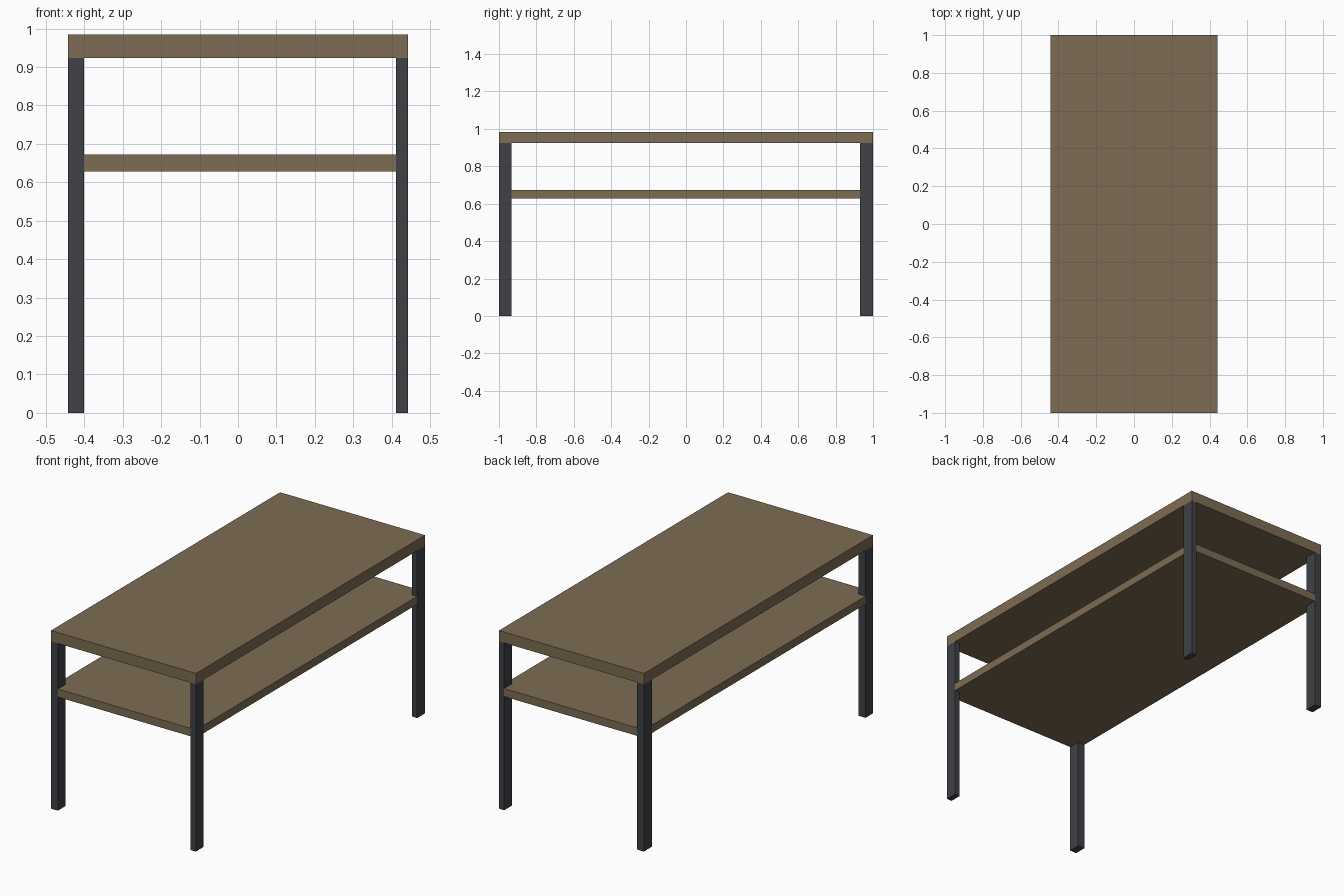
import bpy, bmesh

if "Cube" in bpy.data.objects:
    bpy.data.objects.remove(bpy.data.objects["Cube"])

X, Y = 0.443, 1.0                  # half width and half length
INNER_L, INNER_R = -0.401, 0.411   # inner faces of left and right legs
INNER_F, INNER_B = -0.934, 0.931   # inner faces of front and back legs
TOP_LOW, TOP_HIGH = 0.924, 0.984
SHELF_LOW, SHELF_HIGH = 0.628, 0.672


def material(name, rgb):
    mat = bpy.data.materials.new(name)
    mat.diffuse_color = (*rgb, 1)
    mat.use_nodes = True
    mat.node_tree.nodes["Principled BSDF"].inputs["Base Color"].default_value = mat.diffuse_color
    return mat


def prism(name, outline, low, high, mat):
    """Extrude a counter-clockwise xy outline from z = low to z = high."""
    bm = bmesh.new()
    face = bm.faces.new([bm.verts.new((x, y, low)) for x, y in outline])
    ext = bmesh.ops.extrude_face_region(bm, geom=[face])
    verts = [v for v in ext["geom"] if isinstance(v, bmesh.types.BMVert)]
    bmesh.ops.translate(bm, verts=verts, vec=(0, 0, high - low))
    bmesh.ops.recalc_face_normals(bm, faces=bm.faces)
    mesh = bpy.data.meshes.new(name)
    bm.to_mesh(mesh)
    bm.free()
    mesh.materials.append(mat)
    obj = bpy.data.objects.new(name, mesh)
    bpy.context.collection.objects.link(obj)
    return obj


def rect(x0, x1, y0, y1):
    return [(x0, y0), (x1, y0), (x1, y1), (x0, y1)]


wood = material("wood", (0.205, 0.15, 0.087))
metal = material("dark_metal", (0.05, 0.052, 0.06))

# Table top
prism("table_top", rect(-X, X, -Y, Y), TOP_LOW, TOP_HIGH, wood)

# Shelf, flush with the table edges and notched around the legs
shelf = [(INNER_L, -Y), (INNER_R, -Y), (INNER_R, INNER_F), (X, INNER_F),
         (X, INNER_B), (INNER_R, INNER_B), (INNER_R, Y), (INNER_L, Y),
         (INNER_L, INNER_B), (-X, INNER_B), (-X, INNER_F), (INNER_L, INNER_F)]
prism("shelf", shelf, SHELF_LOW, SHELF_HIGH, wood)

# Four legs, the left pair slightly wider
for side, x0, x1 in (("left", -X, INNER_L), ("right", INNER_R, X)):
    for end, y0, y1 in (("front", -Y, INNER_F), ("back", INNER_B, Y)):
        prism(f"{end}_{side}_leg", rect(x0, x1, y0, y1), 0, TOP_LOW, metal)
